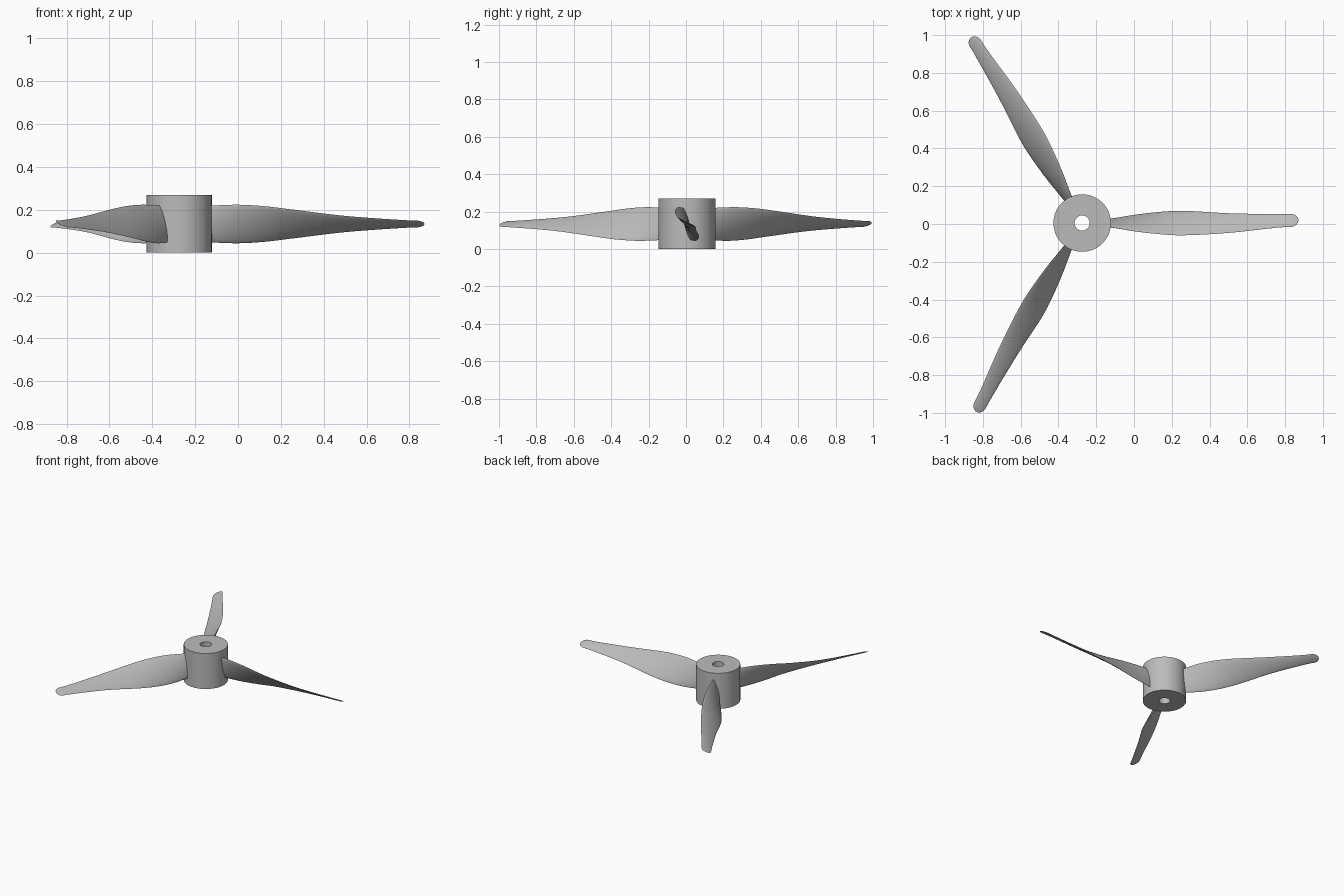
import bpy, bmesh, math
from mathutils import Vector

cube = bpy.data.objects.get("Cube")
if cube:
    bpy.data.objects.remove(cube, do_unlink=True)

HUB = Vector((-0.2745, 0.005, 0))
HUB_R, BORE_R, HUB_H = 0.152, 0.04, 0.27
BLADE_Z, TIP_R, ROUND = 0.134, 1.145, 0.04

grey = bpy.data.materials.new("plain grey")
grey.use_nodes = True
grey.diffuse_color = (0.5, 0.5, 0.5, 1)
grey.node_tree.nodes["Principled BSDF"].inputs["Base Color"].default_value = (0.5, 0.5, 0.5, 1)


def make_object(name, bm):
    """Turn a bmesh into a smooth object that keeps its sharp edges."""
    bmesh.ops.recalc_face_normals(bm, faces=bm.faces)
    mesh = bpy.data.meshes.new(name)
    bm.to_mesh(mesh)
    bm.free()
    mesh.materials.append(grey)
    obj = bpy.data.objects.new(name, mesh)
    bpy.context.collection.objects.link(obj)
    bpy.ops.object.select_all(action='DESELECT')
    obj.select_set(True)
    bpy.context.view_layer.objects.active = obj
    bpy.ops.object.shade_smooth_by_angle(angle=math.radians(35))
    return obj


# Hub: a rectangle lathed into a cylinder with a bore
bm = bmesh.new()
outline = [(BORE_R, 0), (HUB_R, 0), (HUB_R, HUB_H), (BORE_R, HUB_H)]
verts = [bm.verts.new((r, 0, z)) for r, z in outline]
edges = [bm.edges.new((verts[i], verts[(i + 1) % 4])) for i in range(4)]
bmesh.ops.spin(bm, geom=verts + edges, cent=(0, 0, 0), axis=(0, 0, 1),
               angle=math.tau, steps=72, use_merge=True)
bmesh.ops.remove_doubles(bm, verts=bm.verts, dist=1e-4)
hub = make_object("hub", bm)
hub.location = HUB

# Blade stations: radius, half width across, half height, sideways shift, half thickness
STATIONS = [
    (0.10, 0.014, 0.084, 0, 0.014),
    (0.15, 0.021, 0.086, 0, 0.014),
    (0.275, 0.043, 0.090, 0, 0.014),
    (0.40, 0.058, 0.083, 0, 0.013),
    (0.525, 0.065, 0.068, 0, 0.011),
    (0.775, 0.052, 0.038, 0, 0.008),
    (1.05, 0.035, 0.018, 0.012, 0.005),
    (TIP_R, 0.034, 0.015, 0.015, 0.004),
]


def station_at(r):
    """Smoothly interpolate the blade stations with a cubic through neighbours."""
    n = len(STATIONS)
    i = max(k for k in range(n - 1) if STATIONS[k][0] <= r + 1e-9)
    a, b = STATIONS[i], STATIONS[i + 1]
    before, after = STATIONS[max(i - 1, 0)], STATIONS[min(i + 2, n - 1)]
    h = b[0] - a[0]
    t = (r - a[0]) / h
    out = []
    for k in range(1, 5):
        ma = (b[k] - before[k]) / (b[0] - before[0]) * h
        mb = (after[k] - a[k]) / (after[0] - a[0]) * h
        out.append(a[k] * (1 + 2 * t) * (1 - t) ** 2 + ma * t * (1 - t) ** 2
                   + b[k] * t * t * (3 - 2 * t) + mb * t * t * (t - 1))
    return out


def blade_section(bm, r, count=28):
    """Lens-shaped ring, tilted by the local twist and narrowed at the round tip."""
    across, up, shift, thick = station_at(r)
    t = max(0, (r - (TIP_R - ROUND)) / ROUND)
    taper = math.sqrt(max(1 - t * t, 0.0004))
    chord = Vector((0, -across, up))
    normal = Vector((0, up, across)).normalized()
    ring = []
    for k in range(count):
        a = math.tau * k / count
        bulge = math.copysign(abs(math.sin(a)) ** 1.4, math.sin(a))
        p = (chord * math.cos(a) + normal * thick * bulge) * taper
        ring.append(bm.verts.new(p + Vector((r, shift, 0))))
    return ring


# Blade: rings lofted from inside the hub out to the rounded tip
bm = bmesh.new()
body_end = TIP_R - ROUND
radii = [0.1 + (body_end - 0.1) * i / 40 for i in range(41)]
radii += [body_end + ROUND * math.sin(math.pi / 2 * i / 10) for i in range(1, 11)]
rings = [blade_section(bm, r) for r in radii]
for inner, outer in zip(rings, rings[1:]):
    for k in range(len(inner)):
        j = (k + 1) % len(inner)
        bm.faces.new((inner[k], inner[j], outer[j], outer[k]))
bm.faces.new(rings[0])
bm.faces.new(rings[-1])
first = make_object("blade_left", bm)

# Three equal blades around the hub
blades = [first]
for name in ("blade_back", "blade_front"):
    blade = bpy.data.objects.new(name, first.data)
    bpy.context.collection.objects.link(blade)
    blades.append(blade)
for i, blade in enumerate(blades):
    blade.location = HUB + Vector((0, 0, BLADE_Z))
    blade.rotation_euler.z = math.tau * i / 3
